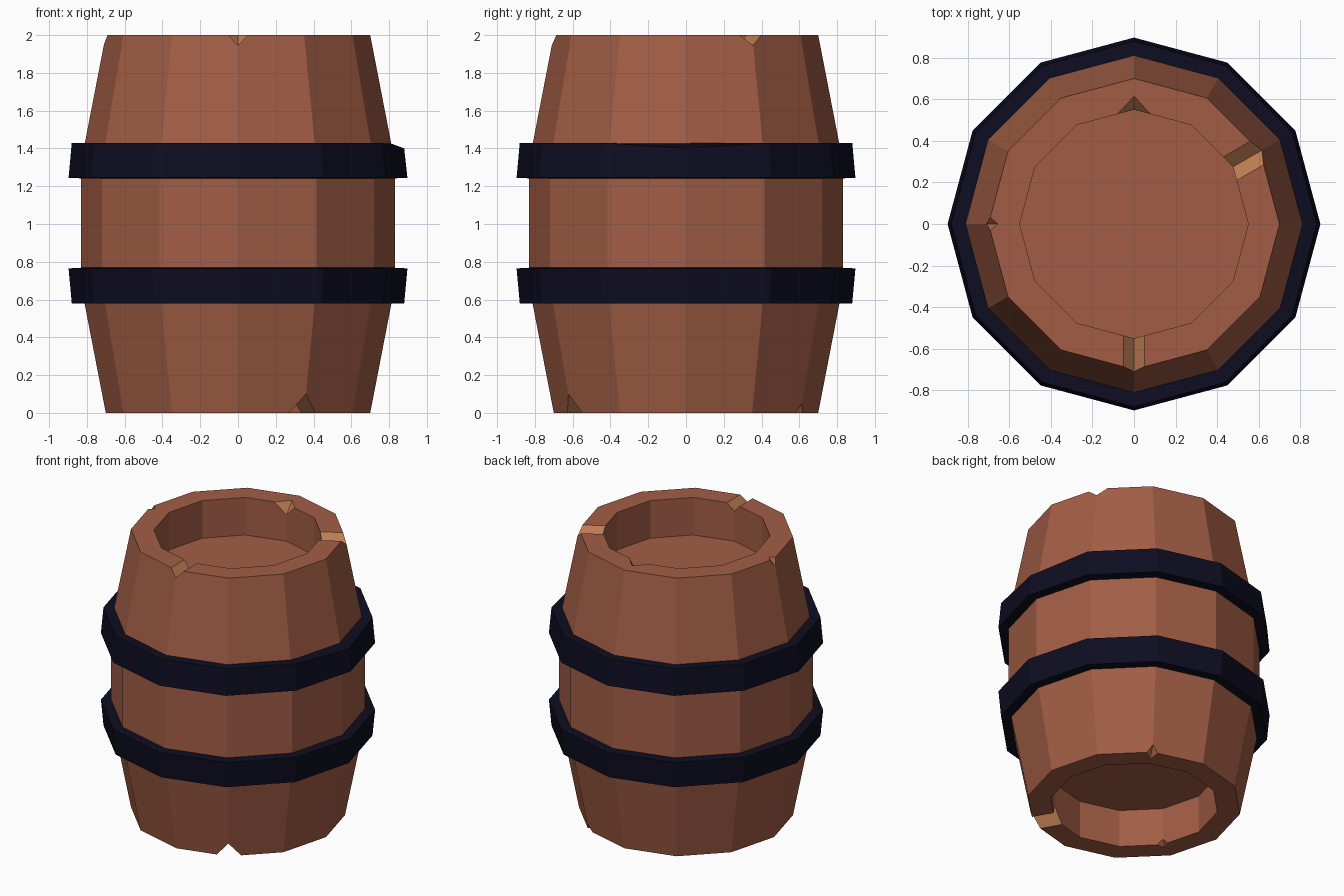
import bpy, bmesh
from math import cos, sin, radians
from mathutils import Vector

if "Cube" in bpy.data.objects:
    bpy.data.objects.remove(bpy.data.objects["Cube"])

SIDES = 12


def material(name, rgb):
    m = bpy.data.materials.new(name)
    m.diffuse_color = (*rgb, 1)
    m.use_nodes = True
    m.node_tree.nodes["Principled BSDF"].inputs["Base Color"].default_value = m.diffuse_color
    return m


wood = material("red_brown_wood", (0.36, 0.11, 0.06))
raw = material("raw_tan_wood", (0.50, 0.20, 0.085))
iron = material("dark_blue_iron", (0.004, 0.004, 0.015))


def polar(angle, r, t, z):
    """Point at radius r, sideways offset t and height z, in direction angle."""
    a = radians(angle)
    return Vector((r * cos(a) - t * sin(a), r * sin(a) + t * cos(a), z))


def finish(name, bm, mats):
    bmesh.ops.recalc_face_normals(bm, faces=bm.faces)
    me = bpy.data.meshes.new(name)
    bm.to_mesh(me)
    bm.free()
    for m in mats:
        me.materials.append(m)
    ob = bpy.data.objects.new(name, me)
    bpy.context.collection.objects.link(ob)
    return ob


def lathe(name, profile, mats, closed):
    """Twelve-sided turned shape; open profiles get flat caps at both ends."""
    bm = bmesh.new()
    rings = [[bm.verts.new(polar(360 * i / SIDES, r, 0, z)) for i in range(SIDES)]
             for r, z in profile]
    pairs = list(zip(rings, rings[1:]))
    if closed:
        pairs.append((rings[-1], rings[0]))
    else:
        bm.faces.new(rings[0])
        bm.faces.new(rings[-1])
    for a, b in pairs:
        for i in range(SIDES):
            j = (i + 1) % SIDES
            bm.faces.new((a[i], a[j], b[j], b[i]))
    return finish(name, bm, mats)


# barrel body with a sunken head at each end
half = [(0.55, 0.27), (0.55, 0.0), (0.70, 0.0), (0.83, 0.67)]
body = lathe("barrel_body", half + [(r, 2 - z) for r, z in reversed(half)],
             [wood, raw], False)

# V-shaped nicks: direction, groove line start and end (r, z), corner (r, z),
# half width, material slot
nicks = [
    (-90, (0.50, 1.945), (0.80, 1.945), (0.65, 2.0), 0.050, 1),
    (30, (0.50, 1.945), (0.80, 1.945), (0.65, 2.0), 0.065, 1),
    (90, (0.615, 2.0), (0.55, 1.92), (0.55, 2.0), 0.060, 1),
    (180, (0.655, 2.0), (0.71, 1.95), (0.70, 2.0), 0.040, 0),
    (-60, (0.50, 0.10), (0.80, 0.10), (0.65, 0.0), 0.080, 1),
    (60, (0.60, 0.0), (0.71, 0.05), (0.70, 0.0), 0.040, 1),
    (-150, (0.59, 0.0), (0.55, 0.04), (0.55, 0.0), 0.030, 0),
]
bm = bmesh.new()
for angle, a, b, c, w, slot in nicks:
    a, b, c = Vector(a), Vector(b), Vector(c)
    mid = (a + b) / 2
    ends = []
    for p in (mid + (a - mid) * 2, mid + (b - mid) * 2):
        q = p + (c - mid) * 2
        ends.append([bm.verts.new(polar(angle, r, t, z)) for r, t, z in
                     ((p.x, 0, p.y), (q.x, 2 * w, q.y), (q.x, -2 * w, q.y))])
    e, f = ends
    faces = [bm.faces.new(e), bm.faces.new(f[::-1])]
    faces += [bm.faces.new((e[i], e[(i + 1) % 3], f[(i + 1) % 3], f[i]))
              for i in range(3)]
    for face in faces:
        face.material_index = slot
cutter = finish("nick_cutter", bm, [wood, raw])
cutter.hide_render = True

mod = body.modifiers.new("nicks", 'BOOLEAN')
mod.operation = 'DIFFERENCE'
mod.solver = 'EXACT'
mod.object = cutter
bpy.context.view_layer.objects.active = body
bpy.ops.object.modifier_apply(modifier=mod.name)
bpy.data.objects.remove(cutter)

# iron hoops, mirrored about the middle, wider towards the belly
hoop = [(0.80, 0.58), (0.88, 0.58), (0.897, 0.765), (0.80, 0.77)]
lathe("lower_hoop", hoop, [iron], True)
upper = lathe("upper_hoop", [(r, 2.01 - z) for r, z in hoop], [iron], True)

# one dented corner on the right of the upper hoop
for v in upper.data.vertices:
    if v.co.x > 0.87 and v.co.z > 1.4:
        v.co.z -= 0.03
